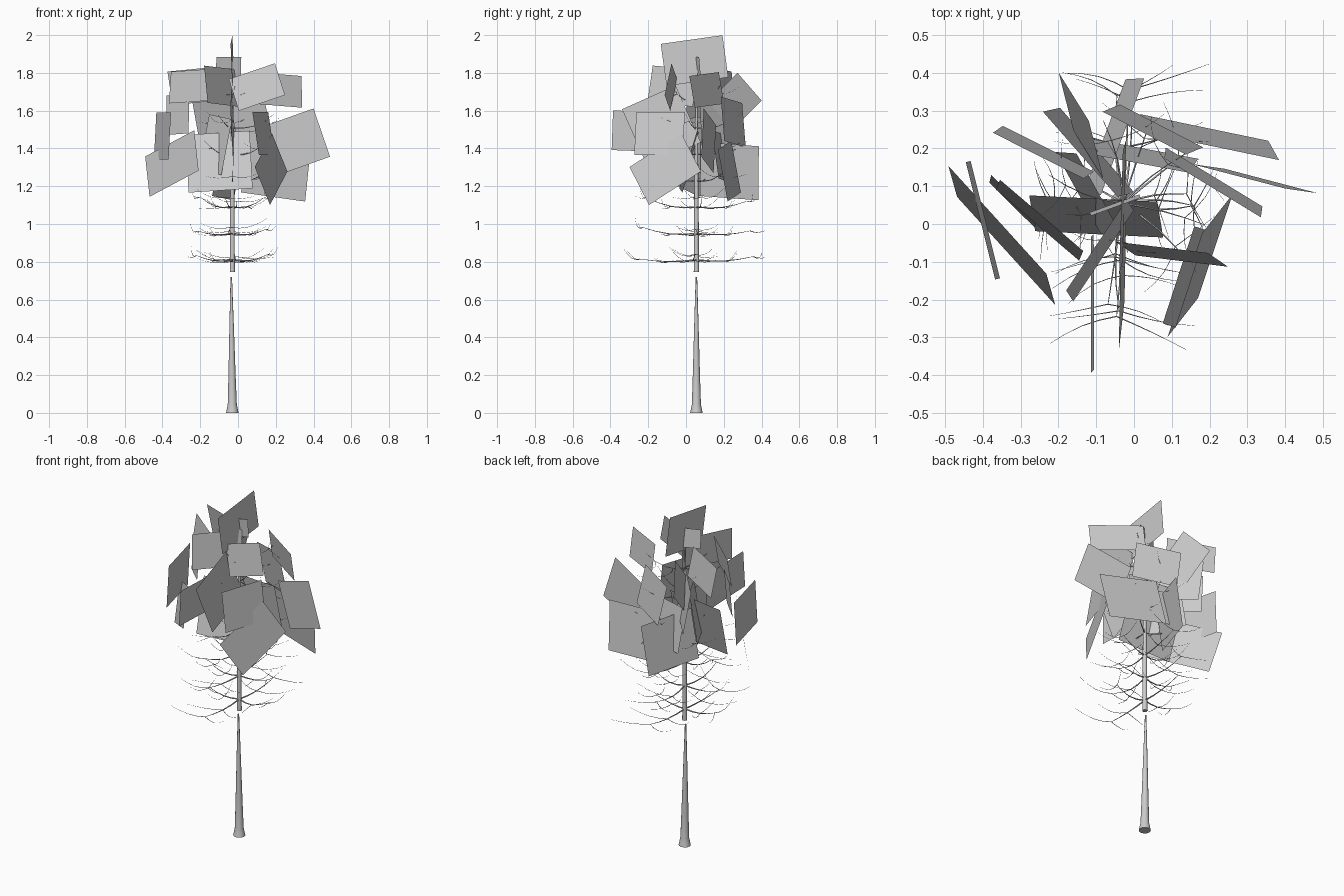
import bpy, bmesh, math, random
from mathutils import Vector

if "Cube" in bpy.data.objects:
    bpy.data.objects.remove(bpy.data.objects["Cube"])

random.seed(7)
TX, TY = -0.03, 0.055          # trunk axis
UP = Vector((0, 0, 1))


def finish(bm, name, smooth=False):
    if smooth:
        bmesh.ops.recalc_face_normals(bm, faces=bm.faces)
    me = bpy.data.meshes.new(name)
    bm.to_mesh(me)
    bm.free()
    for p in me.polygons:
        p.use_smooth = smooth and len(p.vertices) == 4
    ob = bpy.data.objects.new(name, me)
    bpy.context.collection.objects.link(ob)
    return ob


def tube(bm, pts, radii, sides):
    """Sweep a round section along pts."""
    pts = [Vector(p) for p in pts]
    rings = []
    for i, (p, r) in enumerate(zip(pts, radii)):
        d = (pts[min(i + 1, len(pts) - 1)] - pts[max(i - 1, 0)]).normalized()
        a = d.cross(UP if abs(d.z) < 0.9 else Vector((1, 0, 0))).normalized()
        b = d.cross(a)
        rings.append([bm.verts.new(p + r * (a * math.cos(t) + b * math.sin(t)))
                      for t in (2 * math.pi * k / sides for k in range(sides))])
    for r0, r1 in zip(rings, rings[1:]):
        for k in range(sides):
            bm.faces.new((r0[k], r0[(k + 1) % sides], r1[(k + 1) % sides], r1[k]))
    bm.faces.new(rings[0])
    bm.faces.new(rings[-1])


# Lower trunk: flared foot, tapering to a point
bm = bmesh.new()
prof = [(0, .033), (.02, .029), (.045, .024), (.2, .019), (.45, .012), (.72, .004)]
tube(bm, [(TX - .008 * z, TY, z) for z, r in prof], [r for z, r in prof], 12)
finish(bm, "lower_trunk", True)

# Upper trunk
bm = bmesh.new()
prof = [(.745, .014), (1.1, .012), (1.5, .008), (1.84, .002)]
tube(bm, [(TX, TY, z) for z, r in prof], [r for z, r in prof], 10)
finish(bm, "upper_trunk", True)


# Branches: whorls of near-level limbs, each with paired side twigs
def limb(bm, base, ang, length, rise, r, twigs=()):
    d = Vector((math.cos(ang), math.sin(ang), 0))
    side = Vector((-d.y, d.x, 0))
    bend = random.uniform(-.015, .015)
    steps = (0, .25, .5, .75, 1)
    pts = [base + d * length * t + side * bend * math.sin(math.pi * t)
           + UP * (rise * t * t - .01 * math.sin(math.pi * t)) for t in steps]
    tube(bm, pts, [r * (1 - .75 * t) for t in steps], 5)
    for i in twigs:
        for s in (-1, 1):
            limb(bm, pts[i], ang + s * random.uniform(1.1, 1.45), length * random.uniform(.55, .75),
                 random.uniform(-.01, .06), r * .4)


bm = bmesh.new()
for i in range(7):
    z = .81 + .14 * i
    low = i < 3
    n = 4 if low else 3
    for k in range(n):
        size = (.3 if k % 2 == 0 else .19) * (1 - .05 * i)
        ang = -math.pi / 2 + 2 * math.pi * k / n + random.uniform(-.15, .15) + (0 if low else .7 * i)
        limb(bm, Vector((TX, TY, z)), ang, size, random.uniform(0, .03) + .012 * i,
             .0045 - .0003 * i, (2, 4) if low else (3,))
finish(bm, "branches", True)


# Foliage cards: rectangles whose tops lean in toward the trunk
def card(bm, x, y, z, w, h, heading, roll, lean=9):
    a, ro, ti = math.radians(heading), math.radians(roll), math.radians(lean)
    u = Vector((math.cos(a), math.sin(a), 0))
    n = Vector((-u.y, u.x, 0))
    if n.dot(Vector((TX - x, TY - y, 0))) < 0:
        n = -n
    v = UP * math.cos(ti) + n * math.sin(ti)
    u, v = u * math.cos(ro) + v * math.sin(ro), v * math.cos(ro) - u * math.sin(ro)
    c = Vector((x, y, z))
    bm.faces.new([bm.verts.new(c + u * w * i / 2 + v * h * j / 2)
                  for i, j in ((-1, -1), (1, -1), (1, 1), (-1, 1))])


# x, y, z, width, height, heading, roll
cards = [
    (-.35, -.03, 1.32, .41, .23, -51, 20),
    (-.24, .19, 1.73, .27, .18, -26, 5),
    (-.25, .01, 1.73, .29, .17, -41, 3),
    (-.12, .19, 1.53, .30, .26, -48, 5),
    (-.055, .23, 1.28, .33, .29, 69, -4),
    (-.14, .26, 1.65, .21, .22, -67, 45),
    (.05, .25, 1.54, .25, .24, -26, 8),
    (.21, .11, 1.71, .30, .17, -32, -4),
    (.20, .23, 1.28, .35, .28, -13, -8),
    (.32, .12, 1.44, .27, .27, -14, 19),
    (.10, -.08, 1.725, .26, .18, -10, 19),
    (-.09, -.07, 1.73, .29, .20, 57, -4),
    (.175, -.11, 1.29, .34, .24, 66, 32),
    (.135, -.14, 1.48, .27, .23, 72, 0),
    (-.11, -.21, 1.49, .36, .21, 90, -2),
    (-.03, -.13, 1.52, .31, .33, 88, 24),
    (-.03, .045, 1.865, .33, .225, 88, 8),
    (-.12, .08, 1.42, .25, .30, -60, -6),
    (.02, .18, 1.36, .28, .26, -10, 4),
]
bm = bmesh.new()
for c in cards:
    card(bm, *c, lean=2 if abs(c[5]) in (14, 88, 90) else 9)
card(bm, -.10, .02, 1.33, .34, .32, -4, 4, 17)    # broad front card
card(bm, -.40, .01, 1.465, .32, .25, -76, 0, 3)   # far left card
card(bm, -.32, .06, 1.58, .17, .21, -45, 3, 5)    # left inner card
card(bm, -.05, .05, 1.83, .14, .11, 20, 0, 5)     # small tip card
finish(bm, "foliage_cards")
